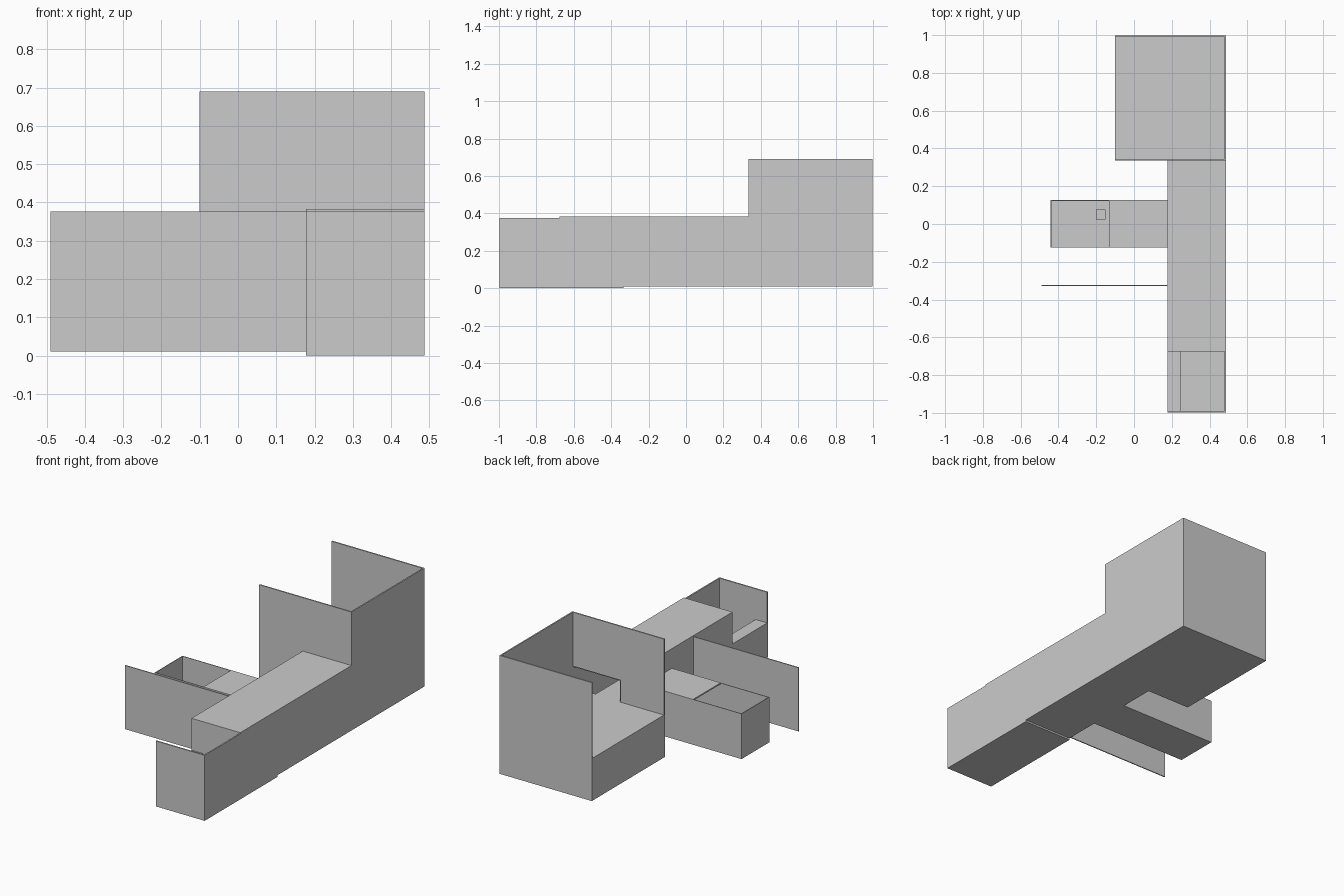
import bpy, bmesh

if "Cube" in bpy.data.objects:
    bpy.data.objects.remove(bpy.data.objects["Cube"])


def box(name, x, y, z):
    """Axis-aligned block from (min, max) ranges."""
    bm = bmesh.new()
    bmesh.ops.create_cube(bm, size=1)
    for v in bm.verts:
        v.co = [r[0] if c < 0 else r[1] for c, r in zip(v.co, (x, y, z))]
    me = bpy.data.meshes.new(name)
    bm.to_mesh(me)
    bm.free()
    ob = bpy.data.objects.new(name, me)
    bpy.context.collection.objects.link(ob)
    return ob


T = 0.008            # wall thickness
XR, XL = 0.487, 0.177  # right side and left side of the corridor
BACK = 0.335         # front of the tall room

# Tall back room: raised floor and three walls, open above and on the left
box("hall_floor", (-0.1, XR), (BACK, 0.998), (0.01, 0.254))
box("hall_back_wall", (-0.1, XR), (0.998 - T, 0.998), (0.01, 0.69))
box("hall_right_wall", (XR - T, XR), (BACK, 0.998), (0.01, 0.69))
box("hall_front_wall", (-0.1, XL), (BACK, BACK + T), (0.01, 0.69))
box("hall_door_header", (XL, XR), (BACK, BACK + T), (0.38, 0.69))

# Corridor: roof, side walls, floor and inner ledge
box("corridor_roof", (XL, XR), (-0.675, BACK), (0.38 - T, 0.383))
box("corridor_end_wall", (XL, XR), (-0.675, -0.675 + T), (0.0, 0.383))
box("corridor_right_wall", (XR - T, XR), (-0.675, BACK), (0.01, 0.383))
box("corridor_left_wall", (XL, XL + T), (-0.675, BACK), (0.01, 0.383))
box("corridor_floor", (XL, XR), (-0.335, BACK), (0.01, 0.02))
box("corridor_ledge", (XL, 0.34), (-0.335, BACK), (0.01, 0.254))

# Front bay: floor, low left ledge, right and front walls, open above
box("bay_floor", (XL, XR), (-0.998, -0.335), (0.0, 0.012))
box("bay_ledge", (XL, 0.25), (-0.998, -0.675), (0.0, 0.2))
box("bay_right_wall", (XR - T, XR), (-0.998, -0.335), (0.0, 0.376))
box("bay_front_wall", (XL, XR), (-0.998, -0.998 + T), (0.0, 0.376))

# Side annex: open-topped bin, roofed link to the corridor, small post
box("annex_floor", (-0.442, XL), (-0.125, 0.127), (0.01, 0.02))
box("annex_left_wall", (-0.442, -0.442 + T / 2), (-0.125, 0.127), (0.01, 0.27))
for label, y in (("front", -0.125), ("back", 0.127 - T / 2)):
    box(f"annex_{label}_wall", (-0.442, XL), (y, y + T / 2), (0.01, 0.27))
box("annex_roof", (-0.133, XL), (-0.125, 0.127), (0.262, 0.27))
box("annex_post", (-0.2, -0.15), (0.025, 0.078), (0.02, 0.2))

# Free-standing screen wall on the left
box("screen_wall", (-0.49, XL), (-0.328, -0.322), (0.01, 0.376))
